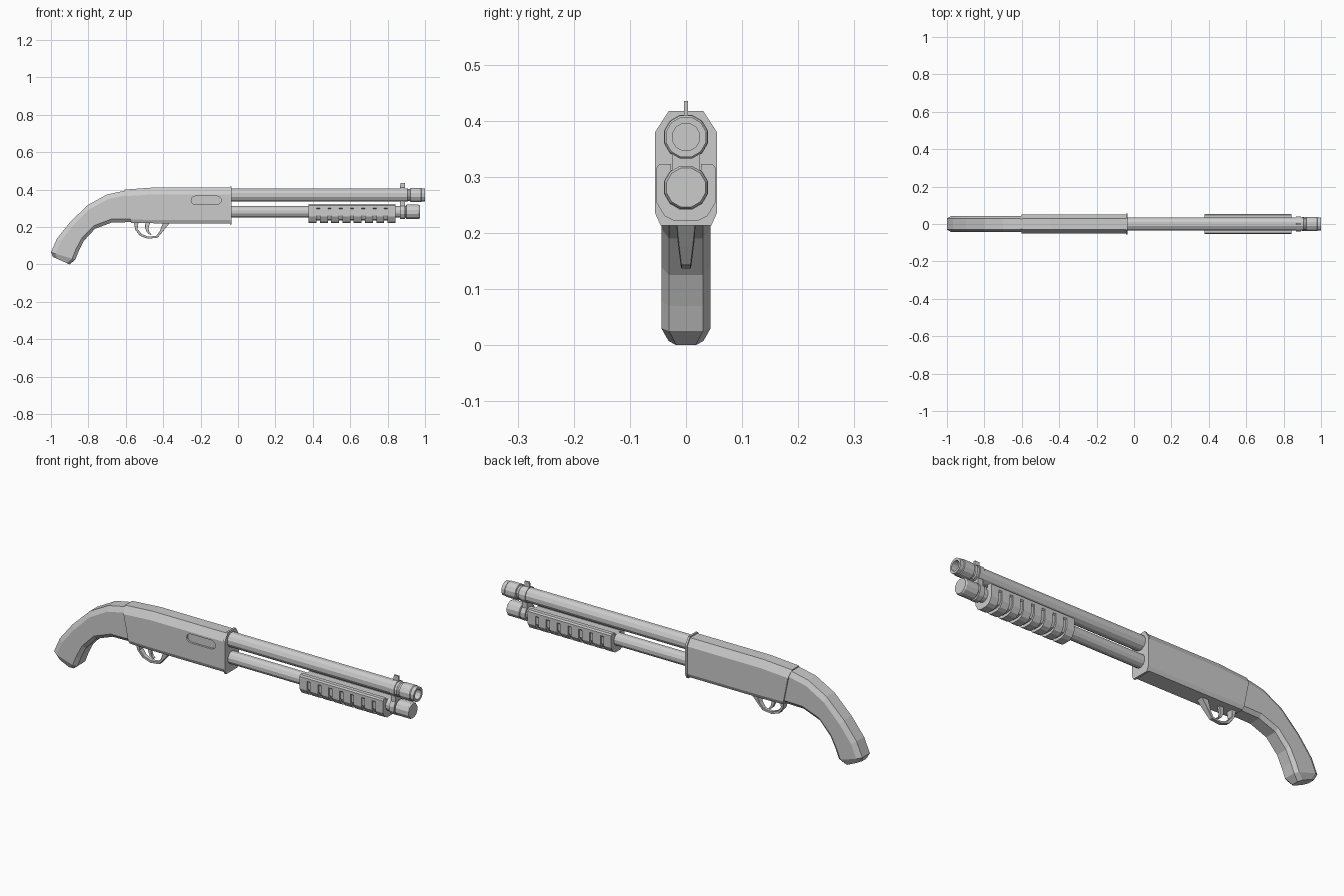
import bpy, bmesh, math
from mathutils import Vector

if "Cube" in bpy.data.objects:
    bpy.data.objects.remove(bpy.data.objects["Cube"])


def make(name, rings, close=False):
    """Skin a list of equal-length vertex rings and cap the ends."""
    bm = bmesh.new()
    vs = [[bm.verts.new(p) for p in r] for r in rings]
    n = len(rings[0])
    pairs = list(zip(vs, vs[1:])) + ([(vs[-1], vs[0])] if close else [])
    for a, b in pairs:
        for i in range(n):
            j = (i + 1) % n
            bm.faces.new((a[i], a[j], b[j], b[i]))
    if not close:
        bm.faces.new(vs[0])
        bm.faces.new(vs[-1])
    bmesh.ops.recalc_face_normals(bm, faces=bm.faces)
    me = bpy.data.meshes.new(name)
    bm.to_mesh(me)
    bm.free()
    ob = bpy.data.objects.new(name, me)
    bpy.context.collection.objects.link(ob)
    return ob


def section(top, bot, w, ct, cb):
    """Chamfered rectangle between two (x, z) points; ct/cb = (across, along) chamfers."""
    t, b = Vector((top[0], 0, top[1])), Vector((bot[0], 0, bot[1]))
    d = (b - t).normalized()
    half = [(t, w - ct[0]), (t + d * ct[1], w), (b - d * cb[1], w), (b, w - cb[0])]
    return [(p.x, y, p.z) for p, y in half] + [(p.x, -y, p.z) for p, y in reversed(half)]


def lathe(name, z, profile, n=12):
    """Turn an (x, radius) profile about a lengthwise axis at height z."""
    angs = [2 * math.pi * (i + 0.5) / n for i in range(n)]
    return make(name, [[(x, r * math.cos(a), z + r * math.sin(a)) for a in angs]
                       for x, r in profile])


def prism(name, x0, x1, half):
    """Extrude a mirrored (y, z) half outline along x."""
    pts = half + [(-y, z) for y, z in reversed(half)]
    return make(name, [[(x, y, z) for y, z in pts] for x in (x0, x1)])


# Receiver with slanted rear
CT, CB = (0.022, 0.036), (0.008, 0.018)
receiver = make("receiver", [
    section((-0.608, 0.4), (-0.572, 0.222), 0.05, CT, CB),
    section((-0.45, 0.411), (-0.45, 0.22), 0.051, CT, CB),
    section((-0.04, 0.411), (-0.04, 0.22), 0.051, CT, CB)])
make("receiver_collar", [section((x, 0.417), (x, 0.213), 0.055, (0.024, 0.037), (0.01, 0.022))
                         for x in (-0.044, -0.034)])

# Ejection port recess on the front side
outline = []
for cx, start in ((-0.112, -90), (-0.228, 90)):
    for i in range(7):
        a = math.radians(start + 30 * i)
        outline.append((cx + 0.022 * math.cos(a), 0.343 + 0.022 * math.sin(a)))
cutter = make("port_cutter", [[(x, y, z) for x, z in outline] for y in (-0.08, -0.041)])
cutter.hide_render = True
cutter.hide_viewport = True
cut = receiver.modifiers.new("port", "BOOLEAN")
cut.object = cutter
cut.operation = "DIFFERENCE"
cut.solver = "EXACT"

# Curved pistol grip
grip = [((-0.600, 0.395), (-0.570, 0.226), 0.044),
        ((-0.700, 0.374), (-0.675, 0.224), 0.044),
        ((-0.802, 0.318), (-0.765, 0.190), 0.044),
        ((-0.898, 0.226), (-0.825, 0.125), 0.044),
        ((-0.968, 0.138), (-0.852, 0.070), 0.044),
        ((-1.000, 0.065), (-0.870, 0.025), 0.044),
        ((-0.990, 0.040), (-0.900, 0.000), 0.031)]
make("grip", [section(t, b, w, (0.014, 0.025), (0.014, 0.018)) for t, b, w in grip])

# Barrel with muzzle ring and bore
lathe("barrel", 0.371, [(-0.04, 0.037), (0.905, 0.037), (0.91, 0.033), (0.92, 0.033),
                        (0.922, 0.04), (0.978, 0.04), (0.982, 0.037), (1.0, 0.037),
                        (1.0, 0.025), (0.93, 0.025)])

# Magazine tube and end cap
lathe("magazine_tube", 0.281, [(-0.04, 0.032), (0.896, 0.032), (0.9, 0.04),
                               (0.965, 0.04), (0.972, 0.036)])

# Clamp joining barrel and tube, with front sight
for name, z in (("upper_clamp_ring", 0.371), ("lower_clamp_ring", 0.281)):
    lathe(name, z, [(0.866, 0.041), (0.893, 0.041)])
prism("clamp_neck", 0.866, 0.893, [(0.025, 0.35), (0.025, 0.3)])
make("front_sight", [[(x, y, z) for x, z in ((0.866, 0.4), (0.893, 0.4), (0.893, 0.435),
                                             (0.868, 0.435))] for y in (-0.004, 0.004)])

# Pump handle: core, upper rails and ribs
prism("pump_core", 0.38, 0.84, [(0.02, 0.312), (0.046, 0.312), (0.046, 0.262),
                                (0.034, 0.24), (0.018, 0.235)])
prism("pump_rails", 0.378, 0.842, [(0.027, 0.31), (0.027, 0.323), (0.047, 0.323),
                                   (0.053, 0.316), (0.053, 0.302), (0.046, 0.296)])
count, pitch = 8, 0.0602
for i in range(count):
    x = 0.378 + i * pitch
    prism(f"pump_rib_{i + 1}", x, x + 0.0425, [(0.02, 0.308), (0.053, 0.308), (0.053, 0.255),
                                               (0.038, 0.23), (0.02, 0.221)])

# Trigger guard (outer edge, inner edge, half width) and trigger
E = (0.001, 0.001)
guard = [((-0.558, 0.228), (-0.532, 0.228), 0.018),
         ((-0.549, 0.185), (-0.537, 0.188), 0.015),
         ((-0.525, 0.153), (-0.515, 0.162), 0.011),
         ((-0.482, 0.137), (-0.480, 0.148), 0.009),
         ((-0.430, 0.143), (-0.437, 0.153), 0.009),
         ((-0.402, 0.176), (-0.418, 0.178), 0.013),
         ((-0.362, 0.225), (-0.400, 0.225), 0.018)]
make("trigger_guard", [section(t, b, w, E, E) for t, b, w in guard])
trigger = [((-0.495, 0.228), (-0.468, 0.228)), ((-0.497, 0.195), (-0.479, 0.193)),
           ((-0.486, 0.170), (-0.474, 0.173)), ((-0.468, 0.157), (-0.463, 0.162))]
make("trigger", [section(t, b, 0.007, E, E) for t, b in trigger])
